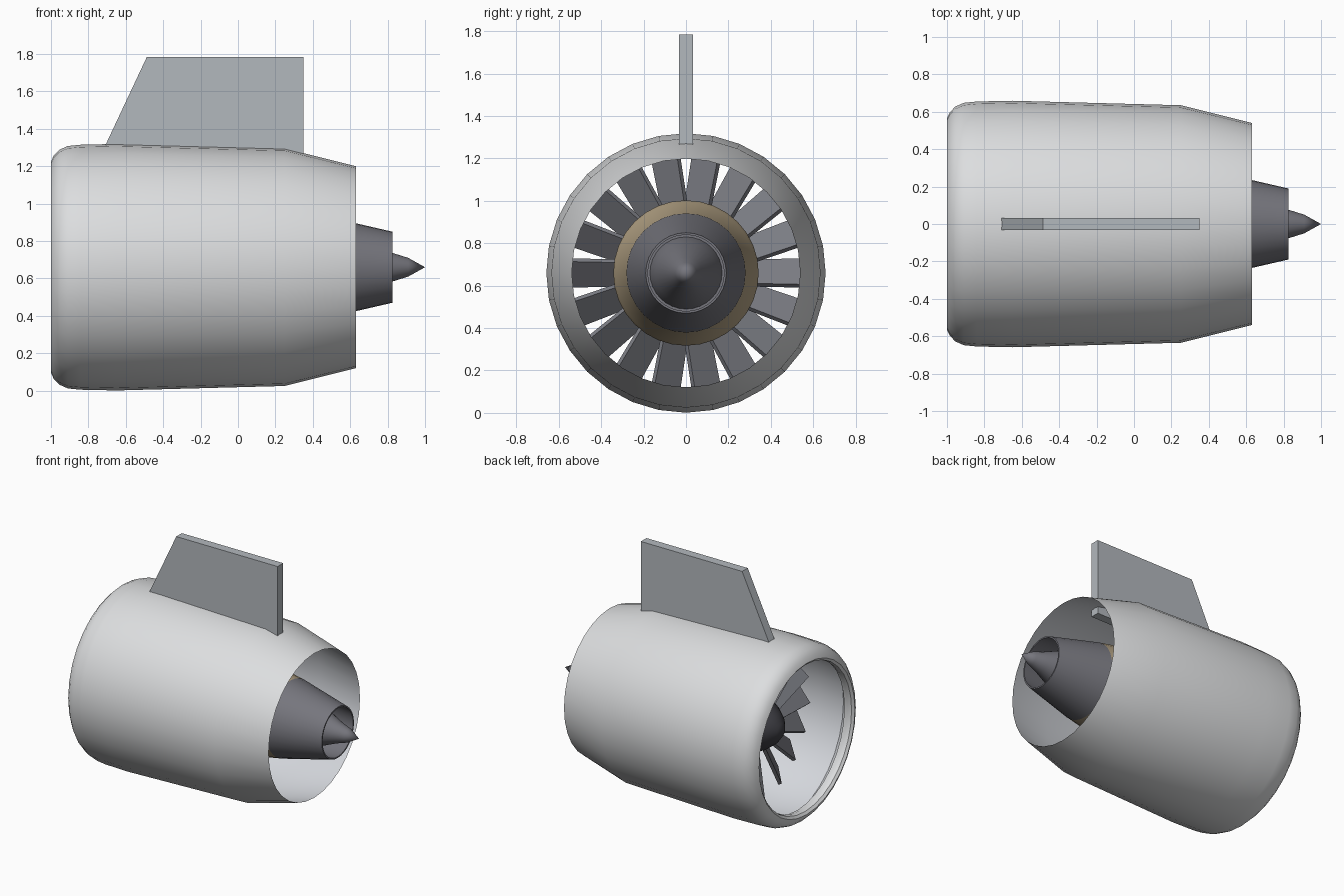
import bpy, bmesh, math
from mathutils import Matrix, Vector

cube = bpy.data.objects.get("Cube")
if cube:
    bpy.data.objects.remove(cube)

AXIS_Z = 0.66      # height of the engine axis
SIDES = 32
BLADES = 18


def material(name, r, g, b):
    m = bpy.data.materials.new(name)
    m.use_nodes = True
    m.diffuse_color = (r, g, b, 1)
    node = next(n for n in m.node_tree.nodes if n.type == 'BSDF_PRINCIPLED')
    node.inputs["Base Color"].default_value = (r, g, b, 1)
    node.inputs["Roughness"].default_value = 0.5
    return m


white = material("cowl white", 0.72, 0.73, 0.74)
liner = material("liner grey", 0.68, 0.70, 0.74)
grey = material("pylon grey", 0.45, 0.48, 0.51)
steel = material("dark steel", 0.18, 0.18, 0.205)
blade_grey = material("blade grey", 0.20, 0.205, 0.23)
black = material("spinner black", 0.05, 0.05, 0.06)
bronze = material("casing bronze", 0.45, 0.36, 0.23)


def finish(name, bm, mat, smooth=True):
    mesh = bpy.data.meshes.new(name)
    bm.to_mesh(mesh)
    bm.free()
    mesh.materials.append(mat)
    ob = bpy.data.objects.new(name, mesh)
    bpy.context.collection.objects.link(ob)
    if smooth:
        bpy.ops.object.select_all(action='DESELECT')
        ob.select_set(True)
        bpy.context.view_layer.objects.active = ob
        bpy.ops.object.shade_smooth_by_angle(angle=math.radians(35))
    return ob


def lathe(name, profile, mat):
    """Turn (x, radius) points about the engine axis."""
    bm = bmesh.new()
    verts = [bm.verts.new((x, 0, AXIS_Z + r)) for x, r in profile]
    edges = [bm.edges.new(pair) for pair in zip(verts, verts[1:])]
    bmesh.ops.spin(bm, geom=verts + edges, cent=(0, 0, AXIS_Z), axis=(1, 0, 0),
                   angle=math.tau, steps=SIDES)
    bmesh.ops.remove_doubles(bm, verts=bm.verts[:], dist=0.0005)
    # Profiles run front to back on the outside, so normals follow one winding
    bm.normal_update()
    face = max(bm.faces, key=lambda f: (f.calc_center_median() - Vector((0, 0, AXIS_Z))).yz.length)
    c = face.calc_center_median()
    if face.normal.dot(Vector((0, c.y, c.z - AXIS_Z))) < 0:
        bmesh.ops.reverse_faces(bm, faces=bm.faces[:])
    return finish(name, bm, mat)


# Cowl: rolled intake lip, barrel and tapered nozzle
lathe("cowl", [(-0.92, 0.555), (-0.955, 0.542), (-0.985, 0.547), (-1, 0.565),
               (-0.985, 0.597), (-0.955, 0.628), (-0.91, 0.648), (-0.84, 0.655),
               (-0.65, 0.659), (0.25, 0.635), (0.63, 0.54)], white)

# Duct lining, with a ledge behind the lip
lining = lathe("duct_lining", [(-0.92, 0.555), (-0.92, 0.575), (-0.86, 0.63),
                               (-0.65, 0.649), (0.25, 0.626), (0.63, 0.539)], liner)
lining.data.flip_normals()

# Core: spinner, casing, exhaust nozzle and plug
lathe("spinner", [(-0.8, 0), (-0.785, 0.05), (-0.74, 0.11), (-0.67, 0.165),
                  (-0.58, 0.205), (-0.46, 0.22)], black)
lathe("core_casing", [(-0.46, 0), (-0.46, 0.22), (-0.4, 0.32), (-0.36, 0.343),
                      (0.1, 0.343), (0.12, 0.333), (0.43, 0.28)], bronze)
lathe("core_nozzle", [(0.43, 0.281), (0.63, 0.235), (0.825, 0.19), (0.825, 0.18),
                      (0.55, 0.21), (0.55, 0)], steel)
lathe("exhaust_plug", [(0.55, 0.17), (0.66, 0.145), (0.83, 0.075), (0.91, 0.05), (1, 0)], steel)

# Fan: pitched blades around the hub
bm = bmesh.new()
root, tip = 0.17, 0.58
for i in range(BLADES):
    made = bmesh.ops.create_cube(bm, size=1)["verts"]
    for v in made:
        chord = 0.162 if v.co.y > 0 else 0.14
        v.co = Vector((v.co.x * 0.024, (root + tip) / 2 + v.co.y * (tip - root), v.co.z * chord))
    place = (Matrix.Translation((-0.56, 0, AXIS_Z))
             @ Matrix.Rotation(i * math.tau / BLADES, 4, 'X')
             @ Matrix.Rotation(math.radians(-40), 4, 'Y'))
    bmesh.ops.transform(bm, matrix=place, verts=made)
finish("fan_blades", bm, blade_grey, smooth=False)

# Pylon: swept slab standing on the cowl
bm = bmesh.new()
outline = [(-0.757, 1.21), (0.35, 1.21), (0.35, 1.785), (-0.487, 1.785)]
slab = bm.faces.new([bm.verts.new((x, -0.033, z)) for x, z in outline])
side = bmesh.ops.extrude_face_region(bm, geom=[slab])["geom"]
bmesh.ops.translate(bm, vec=(0, 0.066, 0),
                    verts=[g for g in side if isinstance(g, bmesh.types.BMVert)])
bmesh.ops.recalc_face_normals(bm, faces=bm.faces[:])
finish("pylon", bm, grey, smooth=False)
